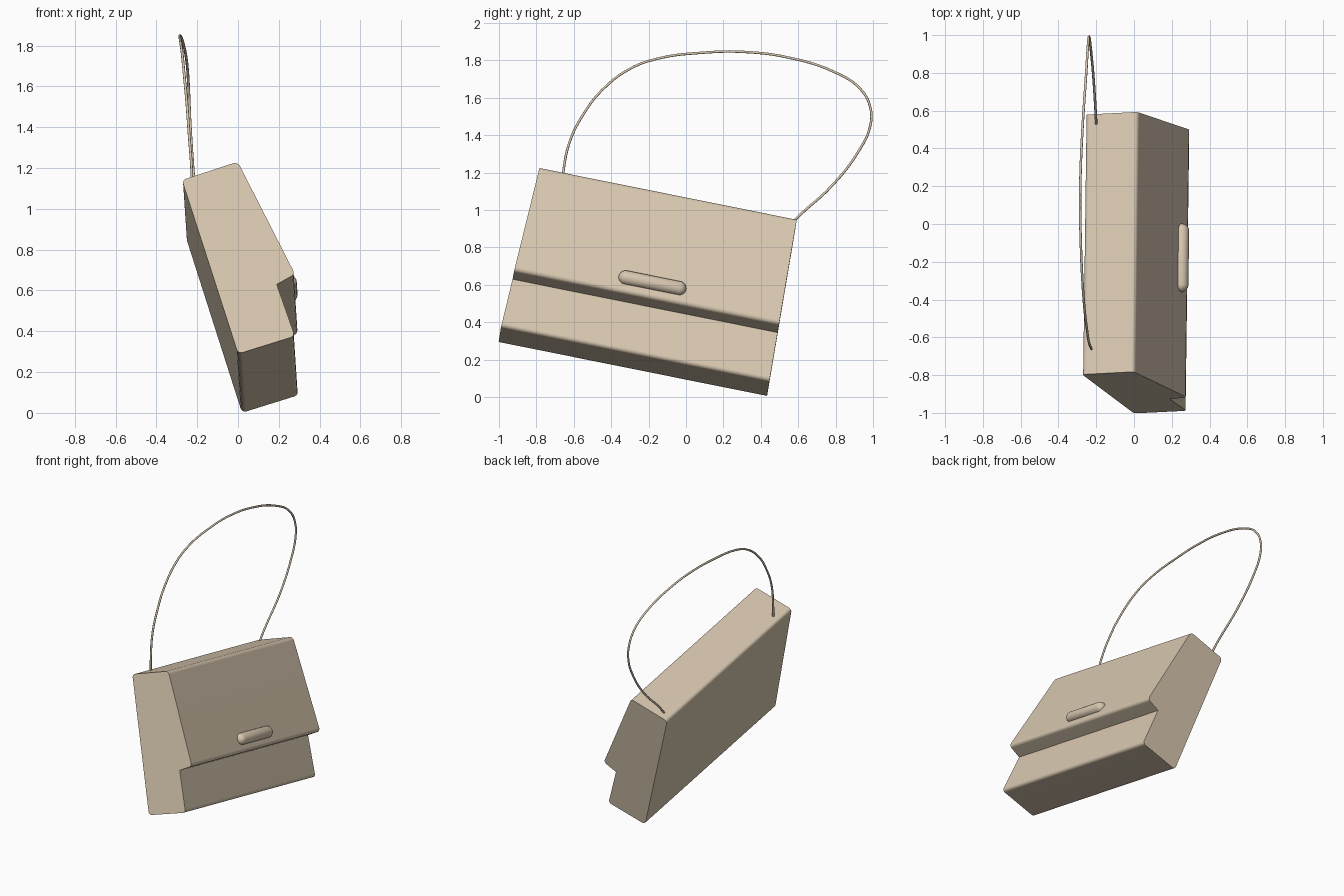
import bpy
import bmesh
import math
from mathutils import Matrix, Vector

default = bpy.data.objects.get("Cube")
if default:
    bpy.data.objects.remove(default, do_unlink=True)

tan = bpy.data.materials.new("tan_leather")
tan.use_nodes = True
tan.diffuse_color = (0.68, 0.57, 0.43, 1)
tan.node_tree.nodes["Principled BSDF"].inputs["Base Color"].default_value = tan.diffuse_color

# Tilted frame of the bag: length, height and thickness axes
along = Vector((0.013, 0.98, -0.197)).normalized()
up = Vector((-0.30, 0.189, 0.934))
up = (up - along * up.dot(along)).normalized()
out = along.cross(up)
frame = Matrix((along, up, out)).transposed().to_4x4()
frame.translation = (0.01, -0.285, 0.145)


def finish(obj, angle=35):
    obj.data.materials.append(tan)
    bpy.ops.object.select_all(action='DESELECT')
    obj.select_set(True)
    bpy.context.view_layer.objects.active = obj
    bpy.ops.object.shade_smooth_by_angle(angle=math.radians(angle))


def add_mesh(name, bm):
    mesh = bpy.data.meshes.new(name)
    bmesh.ops.recalc_face_normals(bm, faces=bm.faces)
    bm.to_mesh(mesh)
    bm.free()
    obj = bpy.data.objects.new(name, mesh)
    bpy.context.collection.objects.link(obj)
    obj.matrix_world = frame
    return obj


# Bag body with overhanging flap: (height, thickness) profile, tapered towards the top
profile = [(0, 0), (0, 0.292), (0.276, 0.285), (0.297, 0.386), (0.922, 0.288), (0.918, 0)]
NOTCH = 2
bm = bmesh.new()
ends = []
for side in (-1, 1):
    ends.append([bm.verts.new((side * (0.732 - 0.033 * h), h, t)) for h, t in profile])
bm.faces.new(ends[0])
bm.faces.new(ends[1])
n = len(profile)
for i in range(n):
    j = (i + 1) % n
    bm.faces.new((ends[0][i], ends[0][j], ends[1][j], ends[1][i]))
bmesh.ops.recalc_face_normals(bm, faces=bm.faces)
long_edges = [bm.edges.get((ends[0][i], ends[1][i])) for i in range(n) if i != NOTCH]
bmesh.ops.bevel(bm, geom=long_edges, offset=0.022, segments=4, profile=0.5, affect='EDGES')
body = add_mesh("bag_body", bm)
finish(body)
weighted = body.modifiers.new("Weighted Normal", 'WEIGHTED_NORMAL')
weighted.keep_sharp = True

# Capsule clasp half sunk into the flap
bm = bmesh.new()
bmesh.ops.create_uvsphere(bm, u_segments=24, v_segments=13, radius=0.039)
for v in bm.verts:
    v.co.z += math.copysign(0.145, v.co.z)
bmesh.ops.transform(bm, verts=bm.verts,
                    matrix=Matrix.Translation((0.015, 0.382, 0.373)) @ Matrix.Rotation(math.pi / 2, 4, 'Y'))
finish(add_mesh("clasp", bm), 60)

# Thin strap looping over the bag
path = [(-0.225, -0.66, 1.13), (-0.228, -0.655, 1.21), (-0.24, -0.62, 1.37),
        (-0.25, -0.55, 1.51), (-0.262, -0.45, 1.64), (-0.273, -0.30, 1.755),
        (-0.28, -0.15, 1.81), (-0.285, 0.10, 1.842), (-0.282, 0.30, 1.846),
        (-0.27, 0.55, 1.815), (-0.253, 0.80, 1.735), (-0.245, 0.93, 1.65),
        (-0.24, 0.985, 1.55), (-0.236, 0.985, 1.45), (-0.228, 0.92, 1.31),
        (-0.215, 0.78, 1.13), (-0.203, 0.59, 0.955), (-0.20, 0.53, 0.89)]
curve = bpy.data.curves.new("strap", 'CURVE')
curve.dimensions = '3D'
curve.bevel_depth = 0.0068
curve.bevel_resolution = 2
curve.use_fill_caps = True
spline = curve.splines.new('BEZIER')
spline.bezier_points.add(len(path) - 1)
for point, co in zip(spline.bezier_points, path):
    point.co = co
    point.handle_left_type = point.handle_right_type = 'AUTO'
spline.resolution_u = 6
strap = bpy.data.objects.new("strap", curve)
bpy.context.collection.objects.link(strap)
curve.materials.append(tan)
